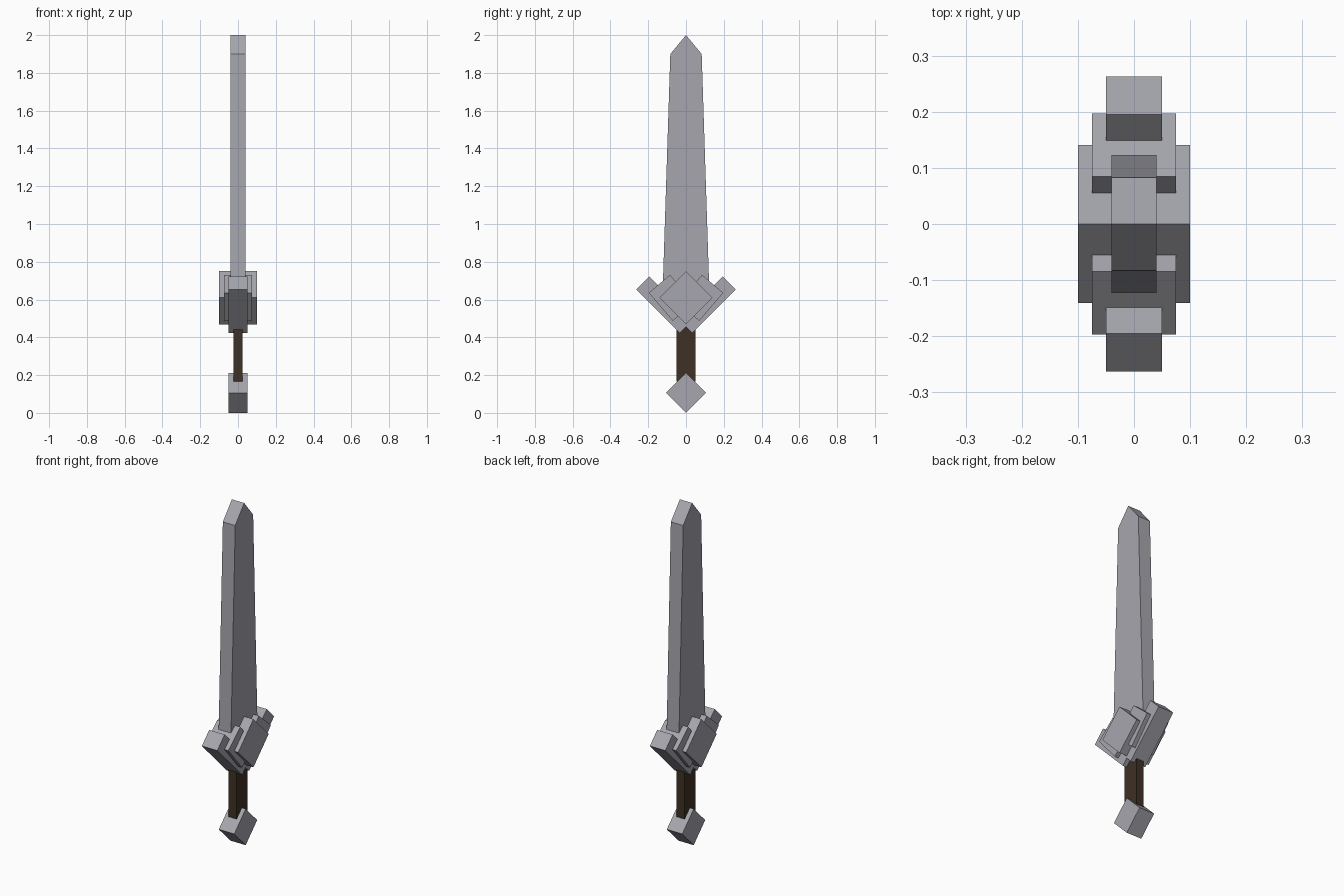
import bpy
import bmesh
from mathutils import Vector

cube = bpy.data.objects.get("Cube")
if cube:
    bpy.data.objects.remove(cube, do_unlink=True)


def make_material(name, rgb):
    mat = bpy.data.materials.new(name)
    mat.use_nodes = True
    mat.diffuse_color = (*rgb, 1)
    mat.node_tree.nodes["Principled BSDF"].inputs["Base Color"].default_value = (*rgb, 1)
    return mat


steel = make_material("steel grey", (0.38, 0.38, 0.42))
leather = make_material("dark brown", (0.05, 0.03, 0.018))


def prism(name, profile, half_width, mat):
    """Extrude a (y, z) outline along x, centred on x = 0."""
    bm = bmesh.new()
    face = bm.faces.new([bm.verts.new((-half_width, y, z)) for y, z in profile])
    extruded = bmesh.ops.extrude_face_region(bm, geom=[face])["geom"]
    moved = [v for v in extruded if isinstance(v, bmesh.types.BMVert)]
    bmesh.ops.translate(bm, verts=moved, vec=(2 * half_width, 0, 0))
    bmesh.ops.recalc_face_normals(bm, faces=bm.faces)
    mesh = bpy.data.meshes.new(name)
    bm.to_mesh(mesh)
    bm.free()
    mesh.materials.append(mat)
    obj = bpy.data.objects.new(name, mesh)
    bpy.context.collection.objects.link(obj)
    return obj


def diamond(name, z, radius, half_width):
    prism(name, [(0, z - radius), (radius, z), (0, z + radius), (-radius, z)],
          half_width, steel)


def guard_pair(name, outer, upper, lower, half_width):
    """Tilted bar given by three corners, plus its mirror front to back."""
    a, b, c = Vector(outer), Vector(upper), Vector(lower)
    corners = [a, b, b + c - a, c]
    for side, sign in (("back", 1), ("front", -1)):
        prism(f"{name}_{side}", [(sign * p.x, p.y) for p in corners], half_width, steel)


# Blade with a pointed tip
prism("blade", [(-0.125, 0.6), (0.125, 0.6), (0.083, 1.9), (0, 2), (-0.083, 1.9)],
      0.04, steel)

# Layered cross guard
guard_pair("outer_guard", (0.263, 0.654), (0.195, 0.722), (0.032, 0.423), 0.05)
guard_pair("inner_guard", (0.197, 0.635), (0.085, 0.731), (0.07, 0.487), 0.075)
diamond("guard_centre", 0.61, 0.141, 0.1)

# Grip and pommel
prism("grip", [(-0.05, 0.165), (0.05, 0.165), (0.05, 0.5), (-0.05, 0.5)], 0.025, leather)
diamond("pommel", 0.106, 0.106, 0.05)
